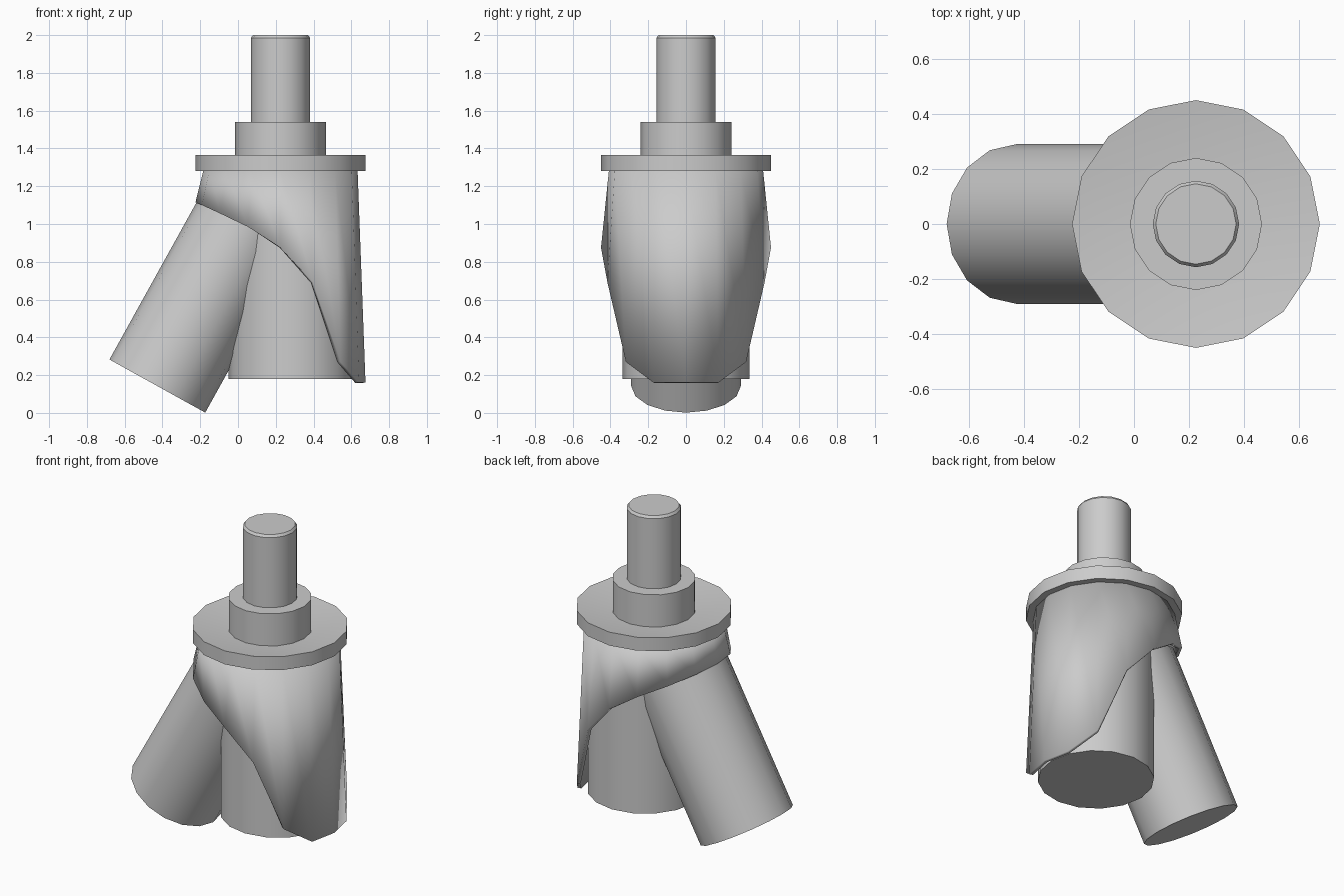
import bpy, bmesh, math
from mathutils import Vector

if "Cube" in bpy.data.objects:
    bpy.data.objects.remove(bpy.data.objects["Cube"])

N = 16          # sides of every round part
AXIS_X = 0.225  # stem / flange axis


def finish(name, bm, angle=35):
    bmesh.ops.recalc_face_normals(bm, faces=bm.faces)
    mesh = bpy.data.meshes.new(name)
    bm.to_mesh(mesh)
    bm.free()
    ob = bpy.data.objects.new(name, mesh)
    bpy.context.collection.objects.link(ob)
    bpy.ops.object.select_all(action='DESELECT')
    ob.select_set(True)
    bpy.context.view_layer.objects.active = ob
    bpy.ops.object.shade_smooth_by_angle(angle=math.radians(angle))
    return ob


def ring(bm, r, z, x=0.0):
    # z is one height or a function of the column index
    h = z if callable(z) else (lambda i: z)
    return [bm.verts.new((x + r * math.cos(math.tau * i / N),
                          r * math.sin(math.tau * i / N), h(i))) for i in range(N)]


def bridge(bm, a, b):
    for i in range(N):
        j = (i + 1) % N
        bm.faces.new((a[i], a[j], b[j], b[i]))


def lathe(name, profile, x=0.0):
    bm = bmesh.new()
    rings = [ring(bm, r, z, x) for r, z in profile]
    for a, b in zip(rings, rings[1:]):
        bridge(bm, a, b)
    bm.faces.new(rings[0])
    bm.faces.new(rings[-1])
    return finish(name, bm)


# Stem, collar and slightly dished flange
lathe("stem", [(0.157, 1.5), (0.157, 1.985), (0.146, 2.0)], AXIS_X)
lathe("collar", [(0.24, 1.31), (0.24, 1.54)], AXIS_X)
lathe("flange", [(0.45, 1.28), (0.45, 1.365), (0.23, 1.335)], AXIS_X)

# Upright cylinder
lathe("upright_cylinder", [(0.335, 0.18), (0.335, 1.28)], 0.285)

# Leaning cylinder
leaning = lathe("leaning_cylinder", [(0.29, 0.0), (0.29, 1.0)])
leaning.location = Vector((-0.427, 0, 0.142))
leaning.rotation_euler = (0, math.radians(29), 0)

# Shroud: flared skirt with a sweeping lower rim, mirrored front to back
rim = [0.16, 0.16, 0.27, 0.69, 0.875, 0.985, 1.055, 1.10, 1.115]
bm = bmesh.new()
top = ring(bm, 0.408, 1.285, AXIS_X)
low = ring(bm, 0.45, lambda i: rim[min(i, N - i)], AXIS_X)
bridge(bm, top, low)
shroud = finish("shroud", bm)
solid = shroud.modifiers.new("thickness", 'SOLIDIFY')
solid.thickness = 0.022
solid.offset = -1
